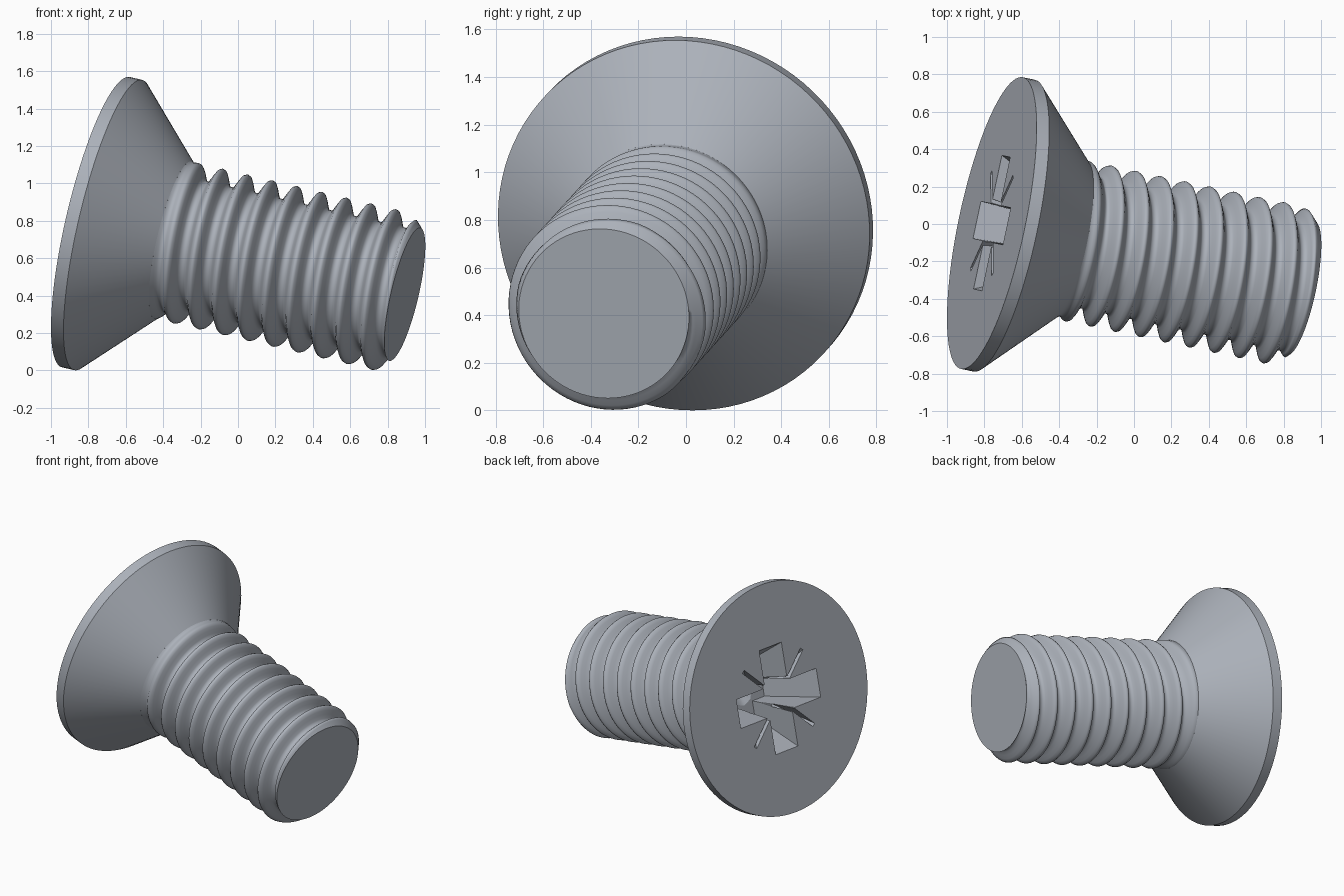
import bpy, bmesh, math
from mathutils import Matrix, Vector

if "Cube" in bpy.data.objects:
    bpy.data.objects.remove(bpy.data.objects["Cube"])

# Steel material
steel = bpy.data.materials.new("steel_grey")
steel.use_nodes = True
STEEL = (0.41, 0.44, 0.49, 1)
steel.diffuse_color = STEEL
steel.node_tree.nodes["Principled BSDF"].inputs["Base Color"].default_value = STEEL

# Local frame: z runs along the screw from head face to tip
axis = Vector((0.9536, -0.202, -0.223)).normalized()
up = (Vector((0, 0, 1)) - axis.z * axis).normalized()
side = up.cross(axis)
FRAME = Matrix.Translation((-0.76, 0.005, 0.793)) @ Matrix((side, up, axis)).transposed().to_4x4()

HEAD_R, RIM, SHANK_R = 0.797, 0.07, 0.433
NECK, TIP, TIP_R = RIM + HEAD_R - SHANK_R, 1.732, 0.365
PITCH, DEPTH, CREST = 0.1386, 0.085, 1.547


def make_object(name, bm):
    bmesh.ops.recalc_face_normals(bm, faces=bm.faces[:])
    mesh = bpy.data.meshes.new(name)
    bm.to_mesh(mesh)
    bm.free()
    obj = bpy.data.objects.new(name, mesh)
    bpy.context.collection.objects.link(obj)
    mesh.materials.append(steel)
    return obj


def activate(obj):
    bpy.ops.object.select_all(action="DESELECT")
    obj.select_set(True)
    bpy.context.view_layer.objects.active = obj


def bridge(bm, low, high):
    n = len(low)
    for i in range(n):
        j = (i + 1) % n
        bm.faces.new((low[i], low[j], high[j], high[i]))


def solid(name, rings):
    """Closed solid from stacked rings of points."""
    bm = bmesh.new()
    loops = [[bm.verts.new(p) for p in ring] for ring in rings]
    for low, high in zip(loops, loops[1:]):
        bridge(bm, low, high)
    bm.faces.new(loops[0])
    bm.faces.new(loops[-1])
    return make_object(name, bm)


def circle(r, z, n):
    return [(r * math.cos(math.tau * i / n), r * math.sin(math.tau * i / n), z) for i in range(n)]


def bar(name, top, bottom, depth, angle):
    """Tapered bar across the axis; top and bottom are (half length, half width)."""
    turn = Matrix.Rotation(angle, 3, "Z")
    rings = [[turn @ Vector((sx * l, sy * w, z)) for sx, sy in ((-1, -1), (1, -1), (1, 1), (-1, 1))]
             for (l, w), z in (((top[0], top[1]), -0.01), (bottom, depth))]
    return solid(name, rings)


# Countersunk head
head = solid("countersunk_head", [circle(HEAD_R, 0, 96), circle(HEAD_R, RIM, 96), circle(SHANK_R, NECK, 96)])

# Cross recess with four narrow diagonal notches
cutters = [solid("recess_core", [circle(0.17, -0.01, 8), circle(0.11, 0.36, 8), circle(0.01, 0.41, 8)])]
for k in range(2):
    quarter = k * math.pi / 2
    cutters.append(bar("recess_wing", (0.37, 0.102), (0.19, 0.08), 0.37, quarter))
    cutters.append(bar("recess_notch", (0.39, 0.013), (0.14, 0.01), 0.2, quarter + math.pi / 4))
activate(head)
for cutter in cutters:
    cutter.hide_render = True
    mod = head.modifiers.new("recess", "BOOLEAN")
    mod.operation, mod.solver, mod.object = "DIFFERENCE", "EXACT", cutter
    bpy.ops.object.modifier_apply(modifier=mod.name)
    bpy.data.objects.remove(cutter)


# Threaded shank: helical grid, clamped at the neck and the chamfered tip
def thread_radius(phase, z):
    off = abs(phase - round(phase))
    t = min(max((off - 0.05) / 0.36, 0), 1)
    fade = min((z - NECK) / 0.1, 1)
    r = SHANK_R - DEPTH * fade * (0.5 * t + 0.5 * t * t * (3 - 2 * t))
    return min(r, TIP_R + (TIP - z))


SEGS, STEPS = 80, 12
first = -10 * STEPS
rows = 13 * STEPS
bm = bmesh.new()
grid = []
for i in range(SEGS + 1):
    turn = i / SEGS
    a = math.tau * turn
    column = []
    for k in range(first, first + rows):
        phase = k / STEPS
        z = min(max(CREST + PITCH * (phase + turn), NECK), TIP)
        r = thread_radius(phase, z)
        if z == TIP:
            r = TIP_R
        column.append(bm.verts.new((r * math.cos(a), r * math.sin(a), z)))
    grid.append(column)
for left, right in zip(grid, grid[1:]):
    for k in range(rows - 1):
        bm.faces.new((left[k], right[k], right[k + 1], left[k + 1]))
bmesh.ops.remove_doubles(bm, verts=bm.verts[:], dist=0.0005)
for f in bm.faces:
    f.smooth = True
# Flat tip
for z in (NECK, TIP):
    ring = [e for e in bm.edges if e.is_boundary and all(abs(v.co.z - z) < 0.001 for v in e.verts)]
    for e in ring:
        e.smooth = False
    for f in bmesh.ops.contextual_create(bm, geom=ring)["faces"]:
        f.smooth = False
shank = make_object("threaded_shank", bm)

activate(head)
bpy.ops.object.shade_smooth_by_angle(angle=math.radians(25))
for obj in (head, shank):
    obj.data.transform(FRAME)
    obj.data.update()
